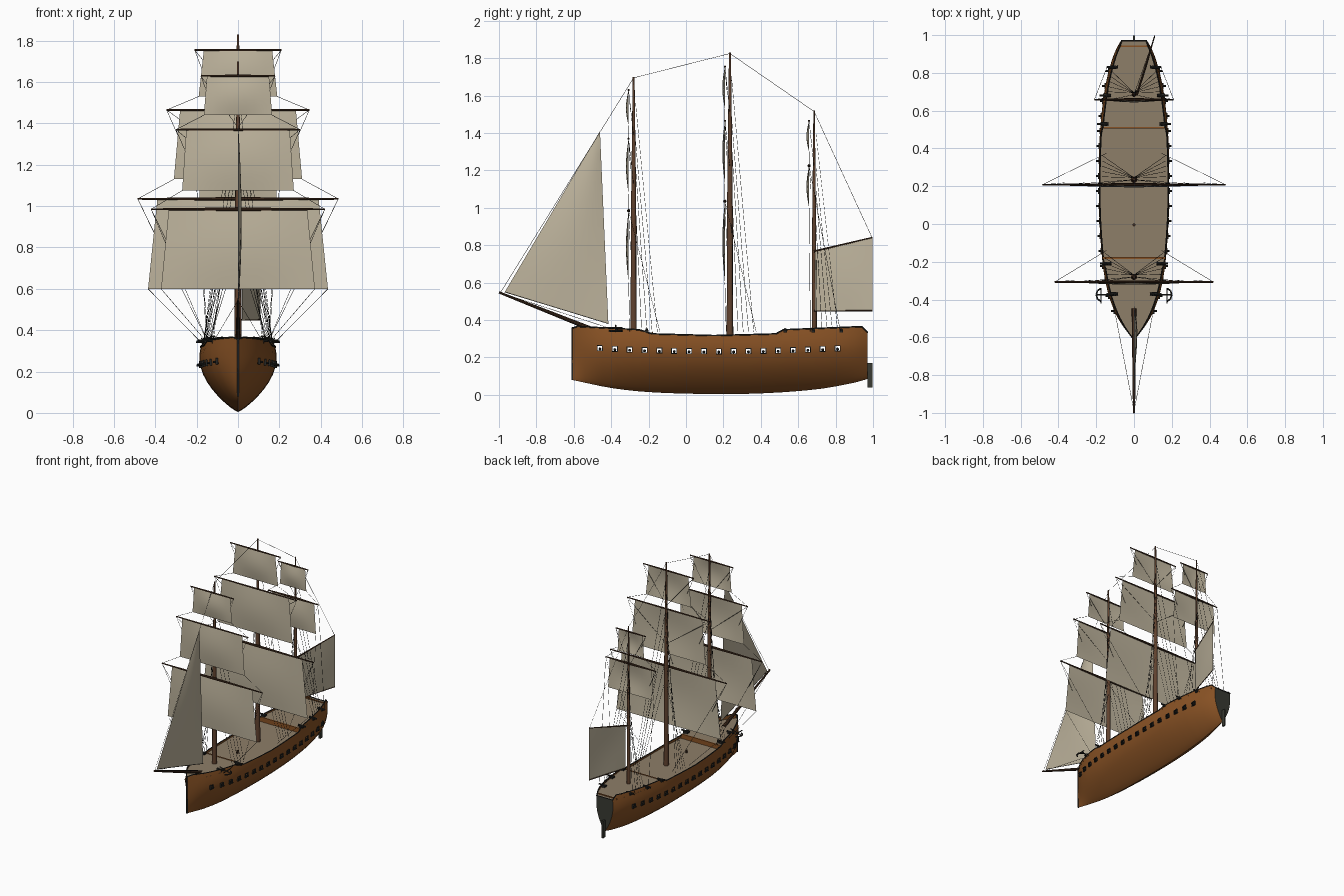
import bpy, bmesh, math
from mathutils import Vector, Matrix

if "Cube" in bpy.data.objects:
    bpy.data.objects.remove(bpy.data.objects["Cube"])


def material(name, r, g, b):
    m = bpy.data.materials.new(name)
    m.diffuse_color = (r, g, b, 1)
    m.use_nodes = True
    m.node_tree.nodes["Principled BSDF"].inputs["Base Color"].default_value = m.diffuse_color
    return m


HULL = material("hull_brown", .25, .085, .018)
DECK = material("deck_tan", .27, .21, .14)
SAIL = material("sail_canvas", .52, .46, .34)
WOOD = material("mast_brown", .12, .055, .028)
YARD = material("yard_dark_brown", .055, .026, .013)
DARK = material("iron_black", .018, .018, .016)
TRANSOM = material("transom_grey", .04, .042, .032)


def finish(name, bm, *mats, smooth=True):
    me = bpy.data.meshes.new(name)
    bm.to_mesh(me)
    bm.free()
    ob = bpy.data.objects.new(name, me)
    bpy.context.collection.objects.link(ob)
    for m in mats:
        me.materials.append(m)
    if smooth:
        bpy.ops.object.select_all(action='DESELECT')
        ob.select_set(True)
        bpy.context.view_layer.objects.active = ob
        bpy.ops.object.shade_smooth_by_angle(angle=math.radians(35))
    return ob


def tube(bm, a, b, r0, r1=None, n=10):
    a, b = Vector(a), Vector(b)
    d = b - a
    mat = Matrix.Translation((a + b) / 2) @ d.to_track_quat('Z', 'Y').to_matrix().to_4x4()
    bmesh.ops.create_cone(bm, cap_ends=True, segments=n, radius1=r0,
                          radius2=r0 if r1 is None else r1, depth=d.length, matrix=mat)


def box(bm, c, s):
    bmesh.ops.create_cube(bm, size=1, matrix=Matrix.Translation(c) @ Matrix.Diagonal((*s, 1)))


def interp(pts, y, smooth=True):
    """Curve through the points: cubic when smooth, straight otherwise."""
    y = min(max(y, pts[0][0]), pts[-1][0])
    i = next(k for k in range(len(pts) - 1) if y <= pts[k + 1][0])
    (x0, a), (x1, b) = pts[i], pts[i + 1]
    t = (y - x0) / (x1 - x0)
    if not smooth:
        return a + (b - a) * t

    def slope(k):
        p, q = pts[max(k - 1, 0)], pts[min(k + 1, len(pts) - 1)]
        return (q[1] - p[1]) / (q[0] - p[0]) * (x1 - x0)
    return ((2*t**3 - 3*t*t + 1) * a + (t**3 - 2*t*t + t) * slope(i)
            + (3*t*t - 2*t**3) * b + (t**3 - t*t) * slope(i + 1))


# Hull lines: half beam, keel height and rail height along the length
BEAM = [(-.61, .003), (-.57, .038), (-.5, .085), (-.4, .128), (-.3, .153), (-.2, .168), (0, .183),
        (.2, .187), (.45, .183), (.6, .171), (.75, .149), (.85, .123), (.92, .098), (.97, .07)]
KEEL = [(-.61, .08), (-.4, .037), (-.2, .015), (.1, .005), (.4, .008), (.7, .03), (.9, .065), (.97, .085)]
RAIL = [(-.61, .357), (-.58, .366), (-.25, .348), (-.18, .326), (.15, .317), (.48, .326),
        (.52, .348), (.94, .365), (.97, .335)]
PORTS = [-.46 + i * .0794 for i in range(17)]
HP = .014


def port_z(y):
    return .233 + .016 * ((y - .18) / .63) ** 2


def half_width(y, z):
    zk = interp(KEEL, y)
    t = max(0, (z - zk) / (.335 - zk))
    return interp(BEAM, y) * math.sin(min(1.96 * t, 2.2)) ** .8


# Hull shell with open gun ports and a dark transom
stations = sorted([p + s * HP for p in PORTS for s in (-1, 1)]
                  + [q[0] for q in RAIL] + [-.54, -.5, .86, .9])
bm = bmesh.new()
LOW = 9
rows = []
for y in stations:
    zk, pz, zt = interp(KEEL, y), port_z(y), interp(RAIL, y, False)
    zs = [zk + (pz - HP - zk) * (k / LOW) ** 1.5 for k in range(LOW + 1)]
    zs += [pz + HP, (pz + HP + zt) / 2, zt]
    right = [bm.verts.new((half_width(y, z), y, z)) for z in zs[1:]]
    left = [bm.verts.new((-v.co.x, y, v.co.z)) for v in right]
    rows.append(left[::-1] + [bm.verts.new((0, y, zk))] + right)
for r0, r1, y0, y1 in zip(rows, rows[1:], stations, stations[1:]):
    is_port = any(abs((y0 + y1) / 2 - p) < HP * .9 for p in PORTS)
    for k in range(len(r0) - 1):
        z = (r0[k].co.z + r1[k + 1].co.z) / 2
        if is_port and abs(z - port_z((y0 + y1) / 2)) < HP * .5:
            continue
        bm.faces.new((r0[k], r0[k + 1], r1[k + 1], r1[k]))
bm.faces.new(rows[0])
bm.faces.new(rows[-1]).material_index = 1
bmesh.ops.recalc_face_normals(bm, faces=bm.faces)
finish("hull", bm, HULL, TRANSOM)

# Decks
for name, y0, y1, z in (("fore_deck", -.605, -.18, .333), ("main_deck", -.18, .51, .302),
                        ("aft_deck", .51, .968, .334)):
    bm = bmesh.new()
    pairs = []
    for i in range(17):
        y = y0 + (y1 - y0) * i / 16
        w = half_width(y, z) - .001
        pairs.append((bm.verts.new((-w, y, z)), bm.verts.new((w, y, z))))
    for p, q in zip(pairs, pairs[1:]):
        bm.faces.new((p[0], p[1], q[1], q[0]))
    finish(name, bm, DECK, smooth=False)

# Bulkheads at the deck breaks and a beam by the stern
bm = bmesh.new()
for y, z0, z1 in ((-.18, .298, .336), (.51, .298, .337), (.94, .33, .34)):
    box(bm, (0, y, (z0 + z1) / 2), (2 * half_width(y, .31) - .006, .008, z1 - z0))
finish("bulkheads", bm, HULL, smooth=False)

# Dark rail along the top edge, and the stem post
bm = bmesh.new()
for s in (-1, 1):
    pts = [(s * half_width(y, interp(RAIL, y, False)), y, interp(RAIL, y, False)) for y in stations]
    for a, b in zip(pts, pts[1:]):
        tube(bm, a, b, .004, n=6)
tube(bm, (-.07, .97, .335), (.07, .97, .335), .004, n=6)
box(bm, (0, -.609, .22), (.01, .008, .28))
finish("rails_and_stem", bm, DARK, smooth=False)

bm = bmesh.new()
box(bm, (0, .984, .105), (.012, .026, .13))
finish("rudder", bm, TRANSOM, smooth=False)

# Port frames and gun barrels
frames, guns = bmesh.new(), bmesh.new()
for y in PORTS:
    z = port_z(y)
    w = half_width(y, z)
    for s in (-1, 1):
        for d in (-1, 1):
            box(frames, (s * w, y + d * HP, z), (.012, .004, .032))
            box(frames, (s * w, y, z + d * HP), (.012, .032, .004))
        tube(guns, (s * (w - .06), y, z - .004), (s * (w + .018), y, z - .004), .008, .005, 8)
# Deck guns on carriages
for x, y in ((.11, -.37), (.145, -.21), (.16, .53), (.147, .68), (.11, .83)):
    for s in (-1, 1):
        tube(guns, (s * (x - .025), y, .349), (s * (x + .035), y, .349), .008, .005, 8)
        box(guns, (s * x, y, .341), (.032, .02, .013))
finish("port_frames", frames, DARK, smooth=False)
finish("guns", guns, DARK)

# Anchors hung at the bow
bm = bmesh.new()
for s in (-1, 1):
    tube(bm, (s * .11, -.375, .372), (s * .2, -.375, .345), .004, n=6)
    tube(bm, (s * .175, -.42, .36), (s * .175, -.34, .36), .004, n=6)
    arc = [(s * (.17 + .03 * math.cos(a)), -.375 + .035 * math.sin(a), .342)
           for a in (-1.4, -.7, 0, .7, 1.4)]
    for a, b in zip(arc, arc[1:]):
        tube(bm, a, b, .005, n=6)
finish("anchors", bm, DARK)

# Masts (name, y, top, radius) and sails (yard z, foot z, yard half, head half, foot half)
MASTS = [
    ("fore", -.28, 1.7, .017, [(.985, .6, .42, .335, .372), (1.37, 1.075, .3, .25, .27),
                               (1.63, 1.44, .18, .15, .165)]),
    ("main", .235, 1.83, .018, [(1.035, .6, .485, .39, .435), (1.465, 1.13, .345, .28, .31),
                                (1.755, 1.53, .21, .165, .19)]),
    ("mizzen", .685, 1.52, .013, [(1.225, 1.0, .21, .175, .19), (1.465, 1.3, .125, .1, .11)])]


def canvas(name, c00, c10, c01, c11, bulge, n=8):
    """Billowed sheet between two head corners and two foot corners."""
    c00, c10, c01, c11, bulge = map(Vector, (c00, c10, c01, c11, bulge))
    bm = bmesh.new()
    g = [[bm.verts.new(c00.lerp(c10, i / n).lerp(c01.lerp(c11, i / n), j / n)
                       + bulge * math.sin(math.pi * i / n) * math.sin(math.pi * j / n))
          for i in range(n + 1)] for j in range(n + 1)]
    for j in range(n):
        for i in range(n):
            bm.faces.new((g[j][i], g[j + 1][i], g[j + 1][i + 1], g[j][i + 1]))
    bmesh.ops.remove_doubles(bm, verts=bm.verts, dist=1e-5)
    finish(name, bm, SAIL)


ropes = bmesh.new()


def rope(a, b):
    tube(ropes, a, b, .0011, n=4)


for name, y, top, r, sails in MASTS:
    bm = bmesh.new()
    tube(bm, (0, y, .28), (0, y, top * .6), r, r * .8, 12)
    tube(bm, (0, y, top * .6), (0, y, top), r * .8, r * .3, 12)
    finish(name + "_mast", bm, WOOD)
    ys = y - .027
    bm = bmesh.new()
    for k, (zy, zf, wy, wh, wf) in enumerate(sails):
        canvas(f"{name}_sail_{k + 1}", (-wh, ys, zy), (wh, ys, zy), (-wf, ys, zf), (wf, ys, zf), (0, -.014, 0))
        for s in (-1, 1):
            tube(bm, (0, ys, zy), (s * wy, ys, zy), .009 if k == 0 else .006, .004, 8)
            # Sheets, braces and clew lines
            below = (s * sails[k - 1][2], ys, sails[k - 1][0]) if k else (s * half_width(y, .33), y - .02, .34)
            rope((s * wf, ys, zf), below)
            rope((s * wy, ys, zy), (s * wf * .85, ys + .01, zf + (zy - zf) * .45))
            rope((s * wy, ys, zy), (s * .145, y + .14, .34) if k == 0 else (0, y, zy - .25))
    finish(name + "_yards", bm, YARD)
    # Shrouds
    for s in (-1, 1):
        for i, f in enumerate((.52, .6, .72, .8, .92)):
            yb = y + .015 + .028 * i
            rope((s * half_width(yb, .33) * .95, yb, .335), (0, y + .01, top * f))

# Bowsprit
bm = bmesh.new()
tube(bm, (0, -.45, .33), (0, -1, .548), .013, .006)
finish("bowsprit", bm, YARD)

# Jib and aft sail with gaff and boom
canvas("jib", (0, -.46, 1.41), (0, -.46, 1.41), (0, -.97, .548), (0, -.415, .38), (.018, 0, 0))
canvas("aft_sail", (.02, .69, .765), (.11, .998, .84), (.02, .69, .45), (.11, .998, .45), (.006, 0, 0))
bm = bmesh.new()
tube(bm, (.015, .685, .767), (.11, .997, .842), .006, .003, 8)
tube(bm, (.015, .685, .45), (.11, .997, .45), .003, .003, 8)
finish("gaff_and_boom", bm, YARD)

# Stays between mast heads, bow and gaff
stays = [(0, -.99, .55), (0, -.28, 1.695), (0, .235, 1.825), (0, .685, 1.515), (.11, .995, .84)]
for a, b in zip(stays, stays[1:]):
    rope(a, b)
rope((0, -.97, .55), (0, -.415, .38))
for s in (-1, 1):
    rope((0, -.99, .545), (s * .11, -.42, .36))
finish("rigging", ropes, DARK, smooth=False)

# Small capstan amidships
bm = bmesh.new()
tube(bm, (0, -.005, .3), (0, -.005, .325), .008, .008)
finish("capstan", bm, YARD)
